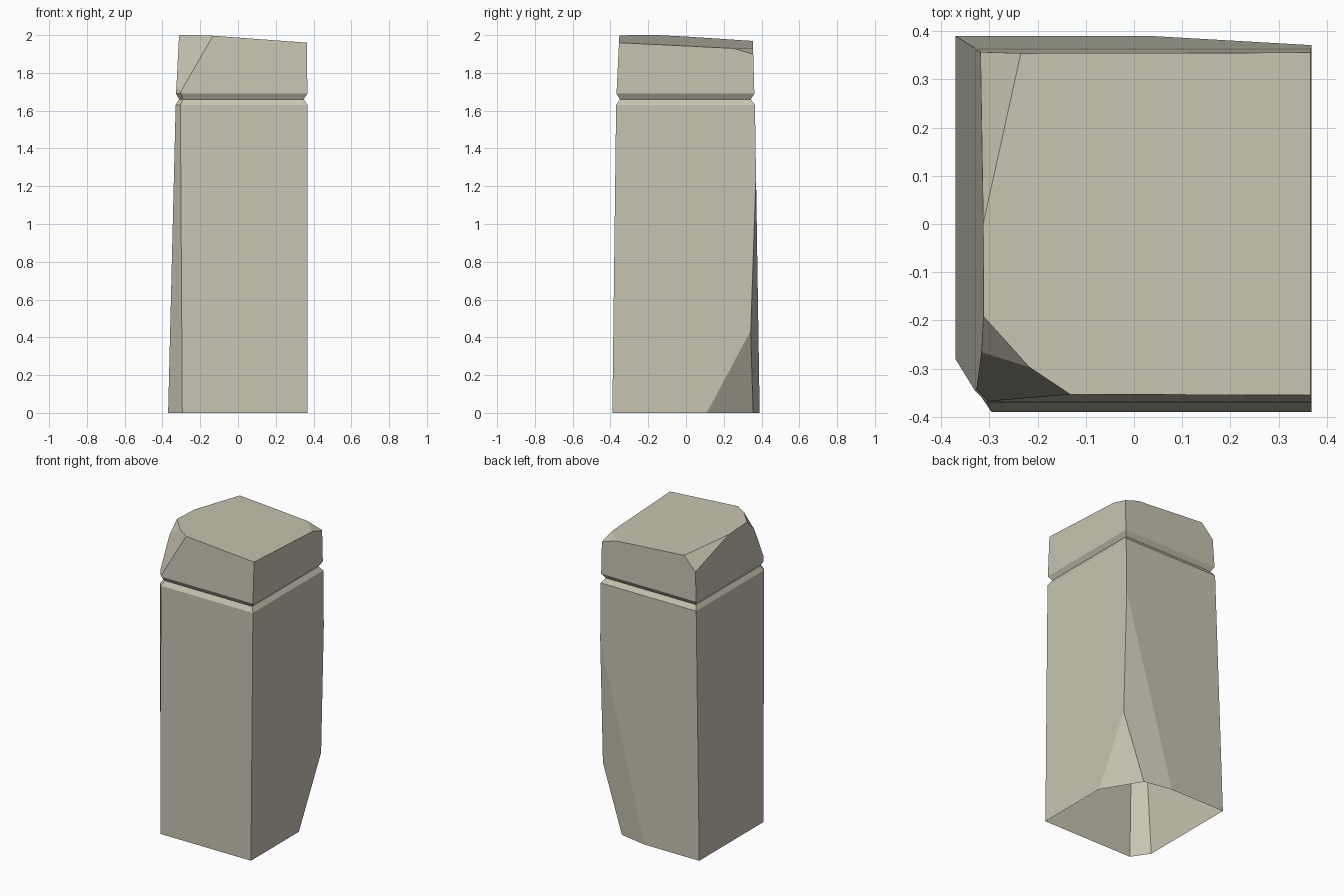
import bpy
import bmesh
from mathutils import Vector

cube = bpy.data.objects.get("Cube")
if cube:
    bpy.data.objects.remove(cube, do_unlink=True)


def make_material(name, color):
    mat = bpy.data.materials.new(name)
    mat.use_nodes = True
    mat.diffuse_color = color
    mat.node_tree.nodes["Principled BSDF"].inputs["Base Color"].default_value = color
    return mat


def add_ring(bm, z, left, right, front, back, chamfer_x, chamfer_y):
    """Rectangle with its front corner at -x clipped."""
    outline = [(left + chamfer_x, front), (right, front), (right, back),
               (left, back), (left, front + chamfer_y)]
    return [bm.verts.new((x, y, z)) for x, y in outline]


def slice_off(bm, a, b, c):
    """Cut along the plane through three points, keep the core, cap the cut."""
    a, b, c = Vector(a), Vector(b), Vector(c)
    normal = (b - a).cross(c - a).normalized()
    if normal.dot(a - Vector((0, 0, 1))) < 0:
        normal.negate()
    bmesh.ops.bisect_plane(bm, geom=bm.verts[:] + bm.edges[:] + bm.faces[:],
                           dist=1e-5, plane_co=a, plane_no=normal, clear_outer=True)
    rim = [e for e in bm.edges if e.is_boundary]
    if rim:
        bmesh.ops.holes_fill(bm, edges=rim, sides=0)


bm = bmesh.new()

# Tapered shaft, V groove and head
rings = [
    add_ring(bm, 0.00, -0.37, 0.368, -0.39, 0.39, 0.075, 0.11),
    add_ring(bm, 1.63, -0.33, 0.368, -0.37, 0.365, 0.025, 0.025),
    add_ring(bm, 1.66, -0.312, 0.348, -0.35, 0.343, 0.02, 0.02),
    add_ring(bm, 1.69, -0.328, 0.367, -0.368, 0.362, 0.025, 0.025),
    add_ring(bm, 2.10, -0.307, 0.365, -0.348, 0.35, 0.025, 0.025),
]
for low, high in zip(rings, rings[1:]):
    for i in range(len(low)):
        j = (i + 1) % len(low)
        bm.faces.new((low[i], low[j], high[j], high[i]))
bm.faces.new(rings[0][::-1])
bm.faces.new(rings[-1])

# Sloping top
slice_off(bm, (-0.315, -0.15, 2.0), (0.365, -0.355, 1.96), (0.365, 0.25, 1.93))
# Broken front corner of the head
slice_off(bm, (-0.318, -0.265, 1.92), (-0.14, -0.355, 1.98), (-0.318, -0.358, 1.70))
slice_off(bm, (-0.315, -0.19, 2.0), (-0.23, -0.30, 1.982), (-0.318, -0.265, 1.92))
# Chipped back corners of the head
slice_off(bm, (-0.313, 0.0, 1.992), (-0.24, 0.355, 1.963), (-0.315, 0.355, 1.885))
slice_off(bm, (0.365, 0.25, 1.93), (0.365, 0.355, 1.90), (0.27, 0.355, 1.93))
# Long and short breaks at the foot
slice_off(bm, (0.03, 0.39, 0.0), (0.22, 0.355, 0.0), (0.368, 0.371, 1.27))
slice_off(bm, (0.368, 0.11, 0.0), (0.22, 0.355, 0.0), (0.368, 0.34, 0.43))

bmesh.ops.recalc_face_normals(bm, faces=bm.faces[:])

# Open underside
underside = [f for f in bm.faces if all(v.co.z < 1e-4 for v in f.verts)]
bmesh.ops.delete(bm, geom=underside, context='FACES')

mesh = bpy.data.meshes.new("stone_pillar")
bm.to_mesh(mesh)
bm.free()
mesh.materials.append(make_material("pale_stone", (0.57, 0.55, 0.44, 1.0)))
pillar = bpy.data.objects.new("stone_pillar", mesh)
bpy.context.collection.objects.link(pillar)
